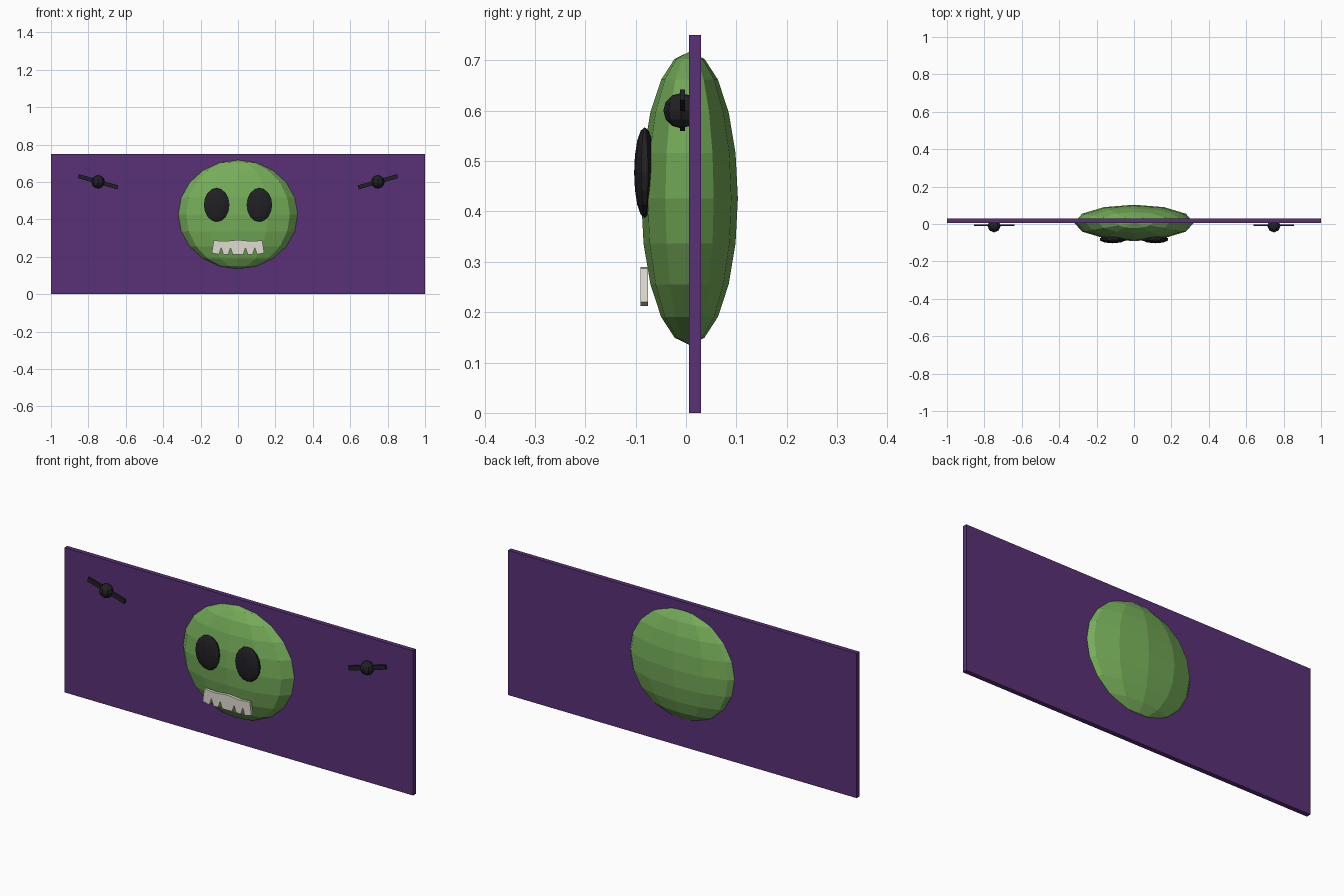
import bpy, bmesh
from math import radians
from mathutils import Matrix, Vector

if "Cube" in bpy.data.objects:
    bpy.data.objects.remove(bpy.data.objects["Cube"])


def material(name, rgb):
    m = bpy.data.materials.new(name)
    m.diffuse_color = (*rgb, 1)
    m.use_nodes = True
    m.node_tree.nodes["Principled BSDF"].inputs["Base Color"].default_value = m.diffuse_color
    return m


purple = material("purple", (0.10, 0.03, 0.18))
green = material("green", (0.18, 0.42, 0.10))
black = material("black", (0.015, 0.015, 0.018))
bone = material("bone", (0.75, 0.72, 0.64))


def finish(name, bm, mat):
    bmesh.ops.recalc_face_normals(bm, faces=bm.faces)
    me = bpy.data.meshes.new(name)
    bm.to_mesh(me)
    bm.free()
    me.materials.append(mat)
    ob = bpy.data.objects.new(name, me)
    bpy.context.collection.objects.link(ob)
    return ob


def ellipsoid(name, centre, radii, segs, rings, mat):
    bm = bmesh.new()
    mtx = Matrix.Translation(centre) @ Matrix.Diagonal((*radii, 1))
    bmesh.ops.create_uvsphere(bm, u_segments=segs, v_segments=rings, radius=1, matrix=mtx)
    return finish(name, bm, mat)


def box(name, centre, size, mat, tilt=0):
    bm = bmesh.new()
    mtx = (Matrix.Translation(centre) @ Matrix.Rotation(radians(tilt), 4, 'Y')
           @ Matrix.Diagonal((*size, 1)))
    bmesh.ops.create_cube(bm, size=1, matrix=mtx)
    return finish(name, bm, mat)


# Backing panel and the flattened head that pokes through it
box("banner_panel", (0, 0.018, 0.375), (2, 0.024, 0.75), purple)
ellipsoid("head", (0, 0.007, 0.426), (0.32, 0.096, 0.291), 12, 10, green)

# Jagged teeth strip: top edge, then bottom edge with V notches
outline = [(-0.13, 0.287), (-0.07, 0.283), (0, 0.29), (0.07, 0.283), (0.13, 0.287), (0.14, 0.22)]
for x in (0.09, 0.04, -0.04, -0.09):
    outline += [(x + 0.012, 0.212), (x, 0.248), (x - 0.012, 0.212)]
outline.append((-0.14, 0.22))
bm = bmesh.new()
face = bm.faces.new([bm.verts.new((x, -0.09, z)) for x, z in outline])
ext = bmesh.ops.extrude_face_region(bm, geom=[face])
bmesh.ops.translate(bm, vec=Vector((0, 0.015, 0)),
                    verts=[g for g in ext["geom"] if isinstance(g, bmesh.types.BMVert)])
finish("teeth", bm, bone)

# Mirrored eyes and bats
for side, s in (("left", -1), ("right", 1)):
    ellipsoid(f"eye_{side}", (s * 0.114, -0.082, 0.477), (0.072, 0.021, 0.09), 10, 8, black)
    ellipsoid(f"bat_body_{side}", (s * 0.748, -0.01, 0.6), (0.035, 0.035, 0.035), 8, 6, black)
    box(f"bat_wings_{side}", (s * 0.748, -0.007, 0.601), (0.22, 0.01, 0.022), black, -s * 16)
